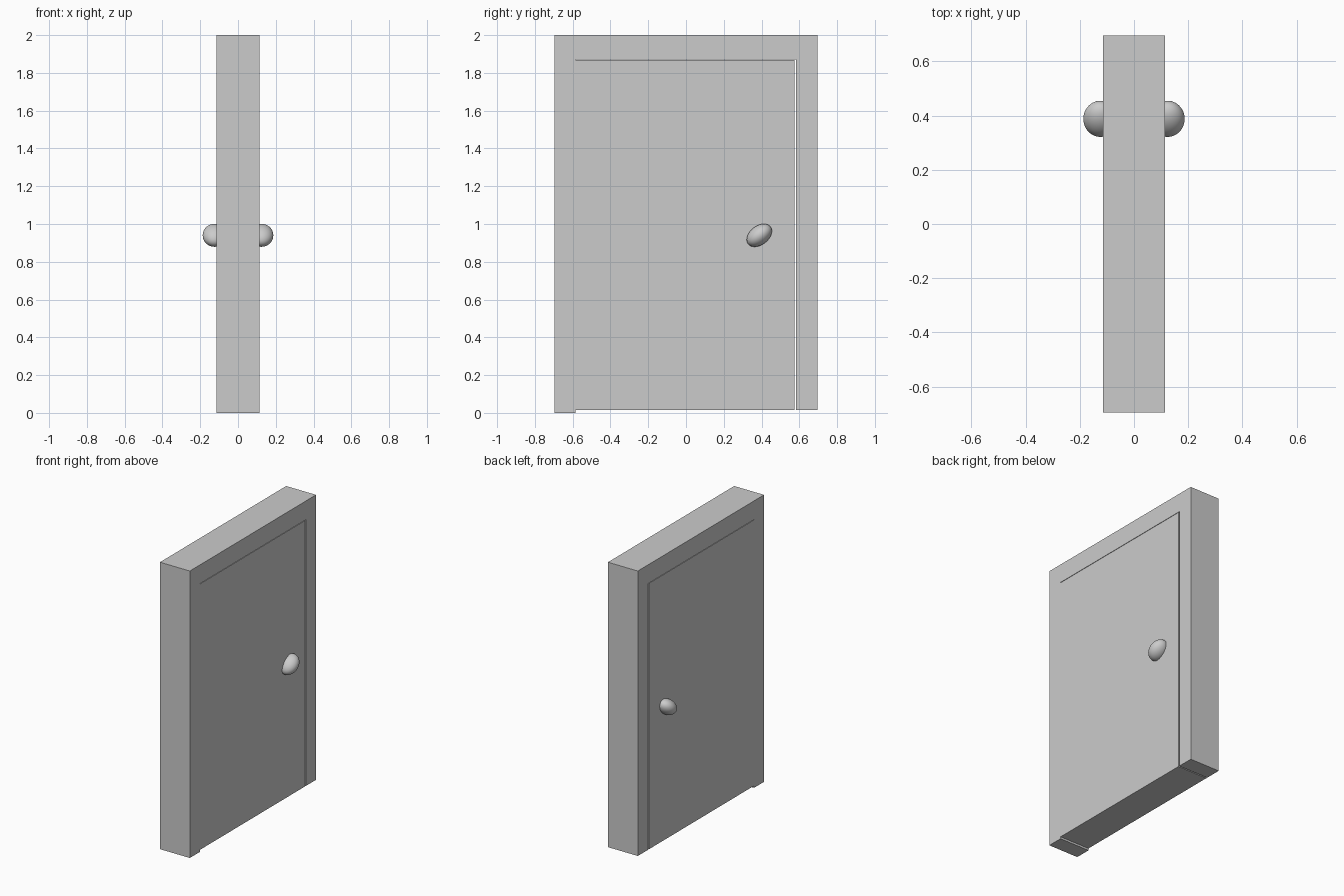
import bpy, bmesh, math

if "Cube" in bpy.data.objects:
    bpy.data.objects.remove(bpy.data.objects["Cube"])

HALF_DEPTH = 0.115


def slab(name, profile):
    """Extrude a (y, z) profile through the full wall thickness along x."""
    bm = bmesh.new()
    face = bm.faces.new([bm.verts.new((-HALF_DEPTH, y, z)) for y, z in profile])
    ext = bmesh.ops.extrude_face_region(bm, geom=[face])
    moved = [v for v in ext["geom"] if isinstance(v, bmesh.types.BMVert)]
    bmesh.ops.translate(bm, verts=moved, vec=(2 * HALF_DEPTH, 0, 0))
    bmesh.ops.recalc_face_normals(bm, faces=bm.faces)
    mesh = bpy.data.meshes.new(name)
    bm.to_mesh(mesh)
    bm.free()
    obj = bpy.data.objects.new(name, mesh)
    bpy.context.collection.objects.link(obj)
    return obj


# Frame: hinge jamb, lintel and latch jamb in one piece (latch jamb slightly short)
slab("door_frame", [(-0.695, 0), (-0.585, 0), (-0.585, 1.87), (0.582, 1.87),
                    (0.582, 0.014), (0.695, 0.014), (0.695, 2), (-0.695, 2)])

# Door leaf: flush with the frame, narrow gap at the top and latch side
slab("door_leaf", [(-0.585, 0.014), (0.574, 0.014), (0.574, 1.867), (-0.585, 1.867)])

# Tilted oval knobs on both faces
for side, label in ((-1, "left"), (1, "right")):
    bpy.ops.mesh.primitive_uv_sphere_add(
        segments=48, ring_count=24, radius=1,
        location=(side * 0.124, 0.388, 0.94), rotation=(math.radians(38), 0, 0))
    knob = bpy.context.object
    knob.name = "knob_" + label
    knob.scale = (0.063, 0.075, 0.050)
    bpy.ops.object.shade_smooth()
